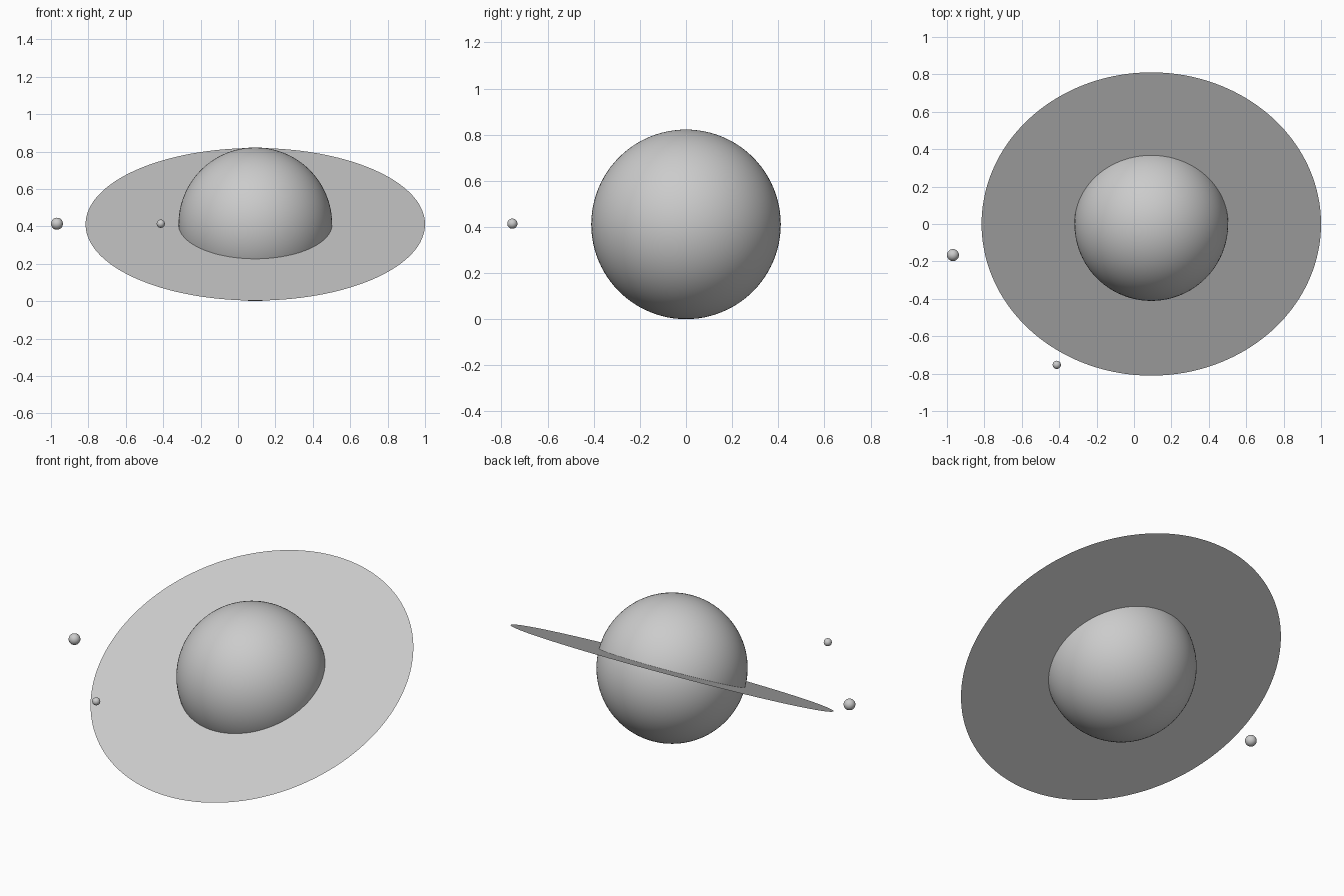
import bpy, bmesh, math
from mathutils import Matrix

if "Cube" in bpy.data.objects:
    bpy.data.objects.remove(bpy.data.objects["Cube"])

CENTRE = (0.0925, 0.0, 0.411)
TILT = math.radians(26.7)

grey = bpy.data.materials.new("light_grey")
grey.diffuse_color = (0.6, 0.6, 0.6, 1)
grey.use_nodes = True
grey.node_tree.nodes["Principled BSDF"].inputs["Base Color"].default_value = grey.diffuse_color


def finish(name, bm, location):
    mesh = bpy.data.meshes.new(name)
    bm.to_mesh(mesh)
    bm.free()
    mesh.materials.append(grey)
    obj = bpy.data.objects.new(name, mesh)
    obj.location = location
    bpy.context.collection.objects.link(obj)
    return obj


def ball(name, radius, location, segments):
    bm = bmesh.new()
    bmesh.ops.create_uvsphere(bm, u_segments=segments, v_segments=segments // 2, radius=radius)
    for f in bm.faces:
        f.smooth = True
    return finish(name, bm, location)


def flat_ring(name, inner, outer, location, segments=160):
    bm = bmesh.new()
    loops = []
    for r in (inner, outer):
        loops.append([bm.verts.new((r * math.cos(a), r * math.sin(a), 0))
                      for a in (2 * math.pi * i / segments for i in range(segments))])
    a, b = loops
    for i in range(segments):
        j = (i + 1) % segments
        bm.faces.new((a[i], b[i], b[j], a[j]))
    # front edge dips down, back edge rises
    bm.transform(Matrix.Rotation(TILT, 4, 'X'))
    return finish(name, bm, location)


# planet body and its paper-thin tilted ring
ball("planet", 0.411, CENTRE, 96)
flat_ring("ring", 0.405, 0.9075, CENTRE)

# two moons level with the planet centre
ball("large_moon", 0.032, (-0.968, -0.166, CENTRE[2] + 0.003), 40)
ball("small_moon", 0.022, (-0.413, -0.753, CENTRE[2] + 0.003), 40)
